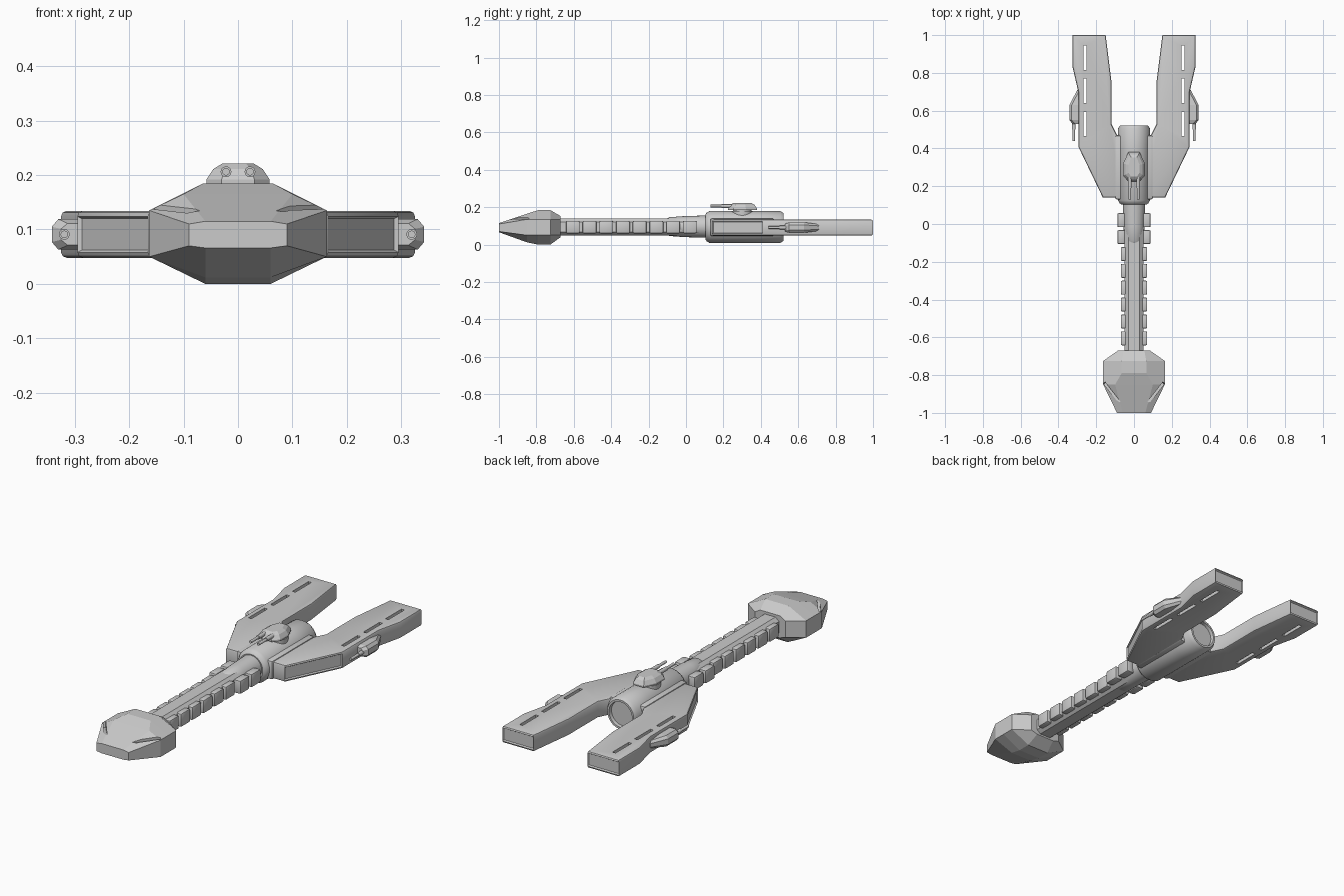
import bpy, bmesh, math
from mathutils import Vector

if "Cube" in bpy.data.objects:
    bpy.data.objects.remove(bpy.data.objects["Cube"])


def make_object(name, bm, smooth=None):
    bmesh.ops.recalc_face_normals(bm, faces=bm.faces[:])
    mesh = bpy.data.meshes.new(name)
    bm.to_mesh(mesh)
    bm.free()
    ob = bpy.data.objects.new(name, mesh)
    bpy.context.collection.objects.link(ob)
    if smooth:
        bpy.ops.object.select_all(action='DESELECT')
        ob.select_set(True)
        bpy.context.view_layer.objects.active = ob
        bpy.ops.object.shade_smooth_by_angle(angle=math.radians(smooth))
    return ob


def mirror_x(ob):
    ob.modifiers.new("mirror", 'MIRROR')


def loft(rings):
    """Skin a closed solid through rings of equal point count."""
    bm = bmesh.new()
    vs = [[bm.verts.new(p) for p in ring] for ring in rings]
    n = len(vs[0])
    for a, b in zip(vs, vs[1:]):
        for i in range(n):
            bm.faces.new((a[i], a[(i + 1) % n], b[(i + 1) % n], b[i]))
    bm.faces.new(vs[0])
    bm.faces.new(vs[-1])
    return bm


def lathe_y(name, profile, x=0, z=0.094, n=32):
    """Round part along y; profile is (y, radius)."""
    rings = [[(x + r * math.cos(2 * math.pi * i / n), y, z + r * math.sin(2 * math.pi * i / n))
              for i in range(n)] for y, r in profile]
    return make_object(name, loft(rings), 35)


def box(name, x0, x1, y0, y1, z0, z1, bevel=0.0):
    bm = loft([[(x0, y0, z), (x1, y0, z), (x1, y1, z), (x0, y1, z)] for z in (z0, z1)])
    if bevel:
        bmesh.ops.recalc_face_normals(bm, faces=bm.faces[:])
        bmesh.ops.bevel(bm, geom=bm.edges[:], offset=bevel, segments=2, profile=0.5, affect='EDGES')
    return make_object(name, bm, 35 if bevel else None)


# Faceted head: y, side width, low z, high z, bottom width, bottom z, top width, top z
head_rings = []
for y, w, zl, zh, b, zb, t, zt in [
        (-1.0, .09, .07, .11, .06, .066, .06, .115),
        (-.85, .163, .05, .135, .06, .012, .10, .165),
        (-.79, .163, .05, .135, .06, .0, .065, .184),
        (-.725, .163, .05, .135, .06, .0, .065, .184),
        (-.67, .085, .05, .135, .05, .04, .055, .152)]:
    half = [(b, zb), (w, zl), (w, zh), (t, zt)]
    head_rings.append([(x, y, z) for x, z in half] + [(-x, y, z) for x, z in reversed(half)])
head = make_object("head", loft(head_rings))

# Angled brow grooves cut into the head
groove = box("brow_groove_cutter", -.07, .07, -.006, .006, -.025, .025)
groove.location = (.115, -.895, .148)
groove.rotation_euler = (0, math.radians(10), math.radians(52))
groove.hide_render = True
groove2 = groove.copy()
groove2.name = "brow_groove_cutter_left"
groove2.location.x = -.115
groove2.rotation_euler = (0, math.radians(-10), math.radians(-52))
bpy.context.collection.objects.link(groove2)
for g in (groove, groove2):
    g.hide_set(True)
    m = head.modifiers.new("groove", 'BOOLEAN')
    m.operation, m.object, m.solver = 'DIFFERENCE', g, 'EXACT'

# Spine: chamfered bar with a thicker sleeve near the hull
section = [(.03, -.045), (.05, -.028), (.05, .028), (.03, .045)]
section += [(-x, z) for x, z in reversed(section)]
make_object("spine", loft([[(x, y, .094 + z) for x, z in section] for y in (-.69, .12)]))
lathe_y("spine_sleeve", [(-.105, .04), (-.09, .05), (-.01, .056), (.12, .06)], z=.096, n=24)

# Vertebra blocks down both sides
for i in range(8):
    yc, shift = .02 - i * .0893, .018 if i < 2 else 0
    mirror_x(box(f"spine_block_{i + 1}", .03 + shift, .07 + shift, yc - .037, yc + .037,
                 .06, .127, .007))

# Main engine barrel with recessed exhaust
lathe_y("engine_barrel", [(.103, .066), (.11, .076), (.125, .085), (.39, .085), (.505, .085),
                          (.522, .074), (.522, .064), (.505, .062)])

# Saddle joining the barrel to the wings
box("engine_saddle", -.1, .1, .13, .47, .045, .14, .01)

# Wing: extruded outline with rounded rims and inset end panels
outline = [(.05, .14), (.165, .14), (.295, .41), (.295, .70), (.325, .83), (.325, 1.0),
           (.15, 1.0), (.12, .76), (.12, .53), (.085, .46), (.05, .46)]
bm = loft([[(x, y, z) for x, y in outline] for z in (.048, .134)])
bmesh.ops.recalc_face_normals(bm, faces=bm.faces[:])
rims = [e for e in bm.edges if abs(e.verts[0].co.z - e.verts[1].co.z) < 1e-5]
bmesh.ops.bevel(bm, geom=rims, offset=.01, segments=2, profile=.5, affect='EDGES')
bm.normal_update()
slant = Vector((.27, -.13, 0)).normalized()
panels = [f for f in bm.faces if f.calc_area() > .004 and
          (f.normal.dot(slant) > .99 or f.normal.y > .99)]
bmesh.ops.inset_individual(bm, faces=panels, thickness=.006, depth=-.007)
wing = make_object("wing", bm, 35)

# Three slots through each wing
for i, yc in enumerate((.88, .705, .53)):
    slot = box(f"wing_slot_cutter_{i + 1}", .251, .268, yc - .064, yc + .064, 0, .2)
    slot.hide_render = True
    slot.hide_set(True)
    m = wing.modifiers.new("slot", 'BOOLEAN')
    m.operation, m.object, m.solver = 'DIFFERENCE', slot, 'EXACT'
mirror_x(wing)

# Side gun pods on the wings
pod = [(y, x, h) for y, x, h in ((.53, .325, .02), (.55, .342, .028), (.63, .342, .028), (.71, .30, .018))]
rings = [[(.28, y, .091 - h), (x - .012, y, .091 - h), (x, y, .091 - h * .5),
          (x, y, .091 + h * .5), (x - .012, y, .091 + h), (.28, y, .091 + h)] for y, x, h in pod]
mirror_x(make_object("gun_pod", loft(rings)))
mirror_x(lathe_y("pod_gun", [(.44, .007), (.50, .007), (.50, .010), (.56, .010)], x=.319, z=.091, n=12))

# Turret: round neck, faceted cap and twin guns
neck = [[(r * math.cos(a * math.pi / 12), .30 + r * math.sin(a * math.pi / 12), z) for a in range(24)]
        for z, r in ((.155, .058), (.18, .058), (.18, .05), (.19, .05))]
make_object("turret_neck", loft(neck), 35)
cap = [(.03, -.075), (.058, -.045), (.058, .02), (.03, .08)]
cap += [(-x, y) for x, y in reversed(cap)]
make_object("turret_cap", loft([[(x * s, .30 + y * t, z) for x, y in cap]
            for z, s, t in ((.184, 1, 1), (.192, 1, 1), (.211, .78, .85), (.221, .5, .65))]))
mirror_x(lathe_y("turret_gun", [(.13, .007), (.19, .007), (.19, .010), (.28, .010)], x=.022, z=.206, n=12))
